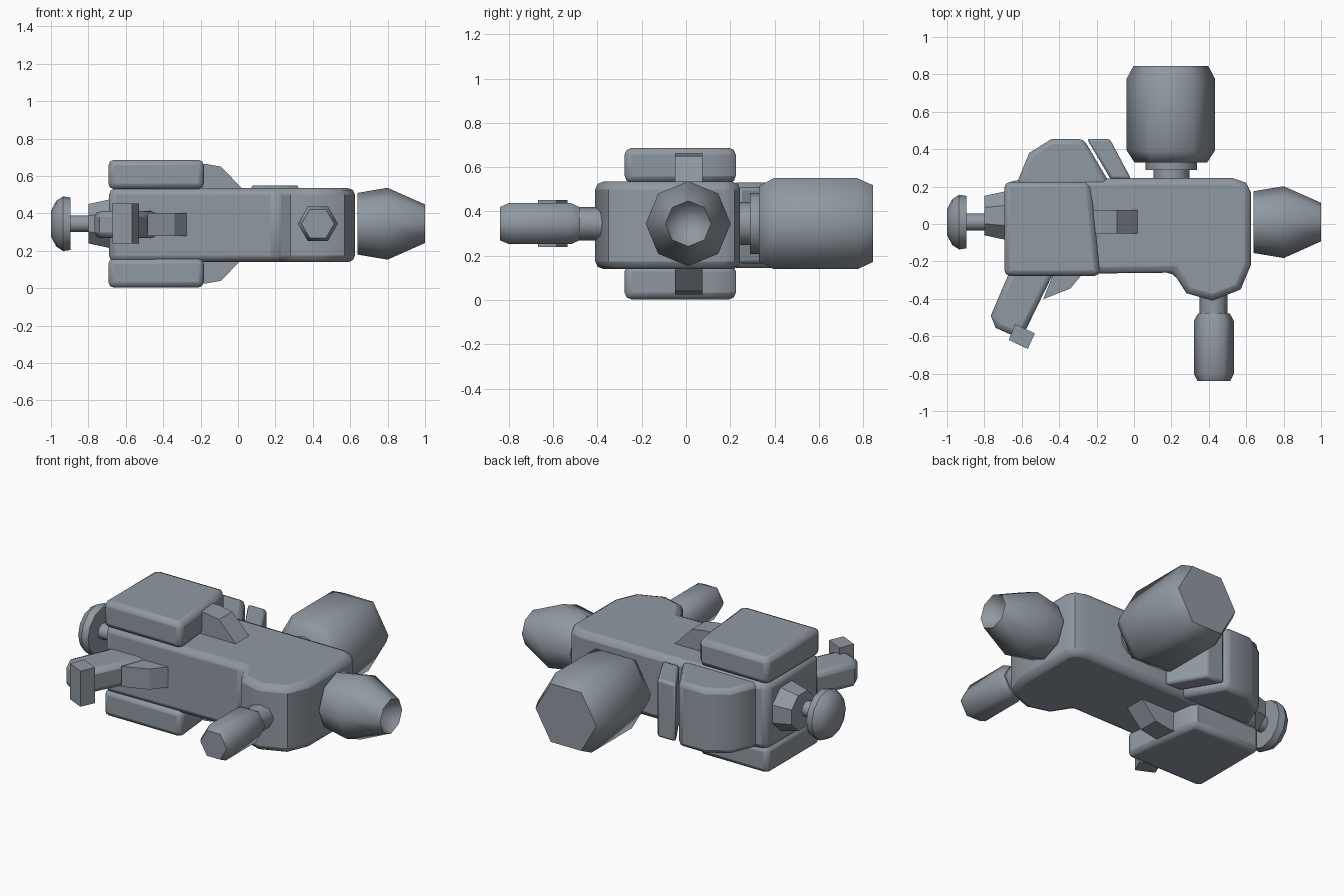
import bpy, bmesh, math
from mathutils import Matrix, Vector

cube = bpy.data.objects.get("Cube")
if cube:
    bpy.data.objects.remove(cube, do_unlink=True)

MID = 0.345  # height of the mirror plane

steel = bpy.data.materials.new("blue grey")
steel.use_nodes = True
COLOR = (0.28, 0.32, 0.36, 1)
steel.diffuse_color = COLOR
steel.node_tree.nodes["Principled BSDF"].inputs["Base Color"].default_value = COLOR


def finish(name, bm, bevel=0, segments=2, smooth=40):
    bmesh.ops.recalc_face_normals(bm, faces=bm.faces)
    mesh = bpy.data.meshes.new(name)
    bm.to_mesh(mesh)
    bm.free()
    mesh.materials.append(steel)
    ob = bpy.data.objects.new(name, mesh)
    bpy.context.collection.objects.link(ob)
    if bevel:
        mod = ob.modifiers.new("soft edges", 'BEVEL')
        mod.width = bevel
        mod.segments = segments
        mod.limit_method = 'ANGLE'
        mod.angle_limit = math.radians(50)
    bpy.ops.object.select_all(action='DESELECT')
    ob.select_set(True)
    bpy.context.view_layer.objects.active = ob
    if smooth:
        bpy.ops.object.shade_smooth_by_angle(angle=math.radians(smooth))
    return ob


def slab(name, outline, low, high, bevel=0, segments=2, smooth=40, upright=False):
    """Extrude an outline: (x, y) along z, or (x, z) along y when upright."""
    bm = bmesh.new()
    place = (lambda a, b, c: (a, c, b)) if upright else (lambda a, b, c: (a, b, c))
    face = bm.faces.new([bm.verts.new(place(a, b, low)) for a, b in outline])
    ext = bmesh.ops.extrude_face_region(bm, geom=[face])
    verts = [g for g in ext["geom"] if isinstance(g, bmesh.types.BMVert)]
    bmesh.ops.translate(bm, vec=Vector(place(0, 0, high - low)), verts=verts)
    return finish(name, bm, bevel, segments, smooth)


def turned(name, profile, sides, axis, center, smooth=40, phase=0):
    """Lathe (position, radius) rings around the x or y axis; radius 0 is a point."""
    bm = bmesh.new()
    rings = []
    for pos, rad in profile:
        ring = []
        for i in range(1 if rad == 0 else sides):
            a = math.tau * i / sides + phase
            u, w = center + rad * math.cos(a), MID + rad * math.sin(a)
            ring.append(bm.verts.new((pos, u, w) if axis == 'x' else (u, pos, w)))
        rings.append(ring)
    for r, s in zip(rings, rings[1:]):
        for i in range(sides):
            j = (i + 1) % sides
            quad = [r[i % len(r)], r[j % len(r)], s[j % len(s)], s[i % len(s)]]
            bm.faces.new(list(dict.fromkeys(quad)))
    for ring in (rings[0], rings[-1]):
        if len(ring) > 1:
            bm.faces.new(ring)
    return finish(name, bm, smooth=smooth)


# Main body with the bulge at its front
slab("body", [(-0.69, 0.22), (-0.62, 0.235), (-0.1, 0.245), (0.53, 0.245), (0.6, 0.22),
              (0.625, 0.17), (0.625, -0.22), (0.57, -0.35), (0.42, -0.41), (0.28, -0.37),
              (0.21, -0.26), (-0.69, -0.27)], 0.14, 0.535, 0.035)

# Rear hump and the slanted plate beside it
slab("rear_hump", [(-0.62, 0.2), (-0.62, 0.235), (-0.56, 0.38), (-0.44, 0.455),
                   (-0.27, 0.455), (-0.14, 0.235), (-0.14, 0.2)], 0.145, 0.53, 0.03)
slab("slanted_plate", [(-0.252, 0.455), (-0.13, 0.455), (-0.015, 0.24), (-0.125, 0.24)],
     0.165, 0.51, 0.015)

# Matching pods and braces above and below the body
for side, label in ((1, "upper"), (-1, "lower")):
    z = sorted((MID + side * 0.185, MID + side * 0.342))
    slab(label + "_pod", [(-0.693, 0.225), (-0.26, 0.225), (-0.235, 0.2), (-0.218, 0.1),
                          (-0.18, -0.277), (-0.693, -0.277)], *z, 0.03)
    brace = [(-0.24, 0.32), (-0.175, 0.32), (-0.09, 0.305), (0.02, 0.19), (0.02, 0.17), (-0.24, 0.17)]
    slab(label + "_brace", [(x, MID + side * h) for x, h in brace], -0.05, 0.075,
         smooth=0, upright=True)

# Hexagonal tank and its neck
turned("tank", [(0.33, 0.195), (0.395, 0.237), (0.775, 0.237), (0.845, 0.2)], 6, 'y', 0.197, 62)
turned("tank_collar", [(0.29, 0.138), (0.332, 0.138)], 12, 'y', 0.2)
turned("tank_neck", [(0.2, 0.097), (0.3, 0.097)], 12, 'y', 0.2)

# Front grip
turned("grip", [(-0.84, 0.087), (-0.8, 0.107), (-0.52, 0.107), (-0.478, 0.085)], 6, 'y', 0.427, 62)
turned("grip_neck", [(-0.49, 0.075), (-0.36, 0.075)], 8, 'y', 0.425, 50)

# Nozzle with a pointed hollow
turned("nozzle", [(0.64, 0.165), (0.8, 0.192), (1.0, 0.103), (0.86, 0)], 8, 'x', 0.01, 46)

# Rear knob, rod and collar
turned("knob", [(-1.0, 0.068), (-0.972, 0.122), (-0.935, 0.146), (-0.895, 0.14)], 12, 'x', 0.01)
turned("knob_rod", [(-0.91, 0.046), (-0.78, 0.046)], 10, 'x', 0.01)
turned("knob_collar", [(-0.8, 0.114), (-0.68, 0.142)], 8, 'x', 0.045, 30, math.pi / 8)

# Slanted handle, its end catch and the trigger guard
slab("handle", [(-0.65, -0.22), (-0.766, -0.49), (-0.74, -0.555), (-0.64, -0.6),
                (-0.585, -0.58), (-0.41, -0.22)], 0.268, 0.412, 0.03)
slab("handle_catch", [(-0.635, -0.535), (-0.53, -0.585), (-0.568, -0.668), (-0.67, -0.62)],
     0.24, 0.452, smooth=0)
slab("trigger_guard", [(-0.27, -0.26), (-0.34, -0.345), (-0.485, -0.402), (-0.43, -0.26)],
     0.28, 0.402, smooth=0)
